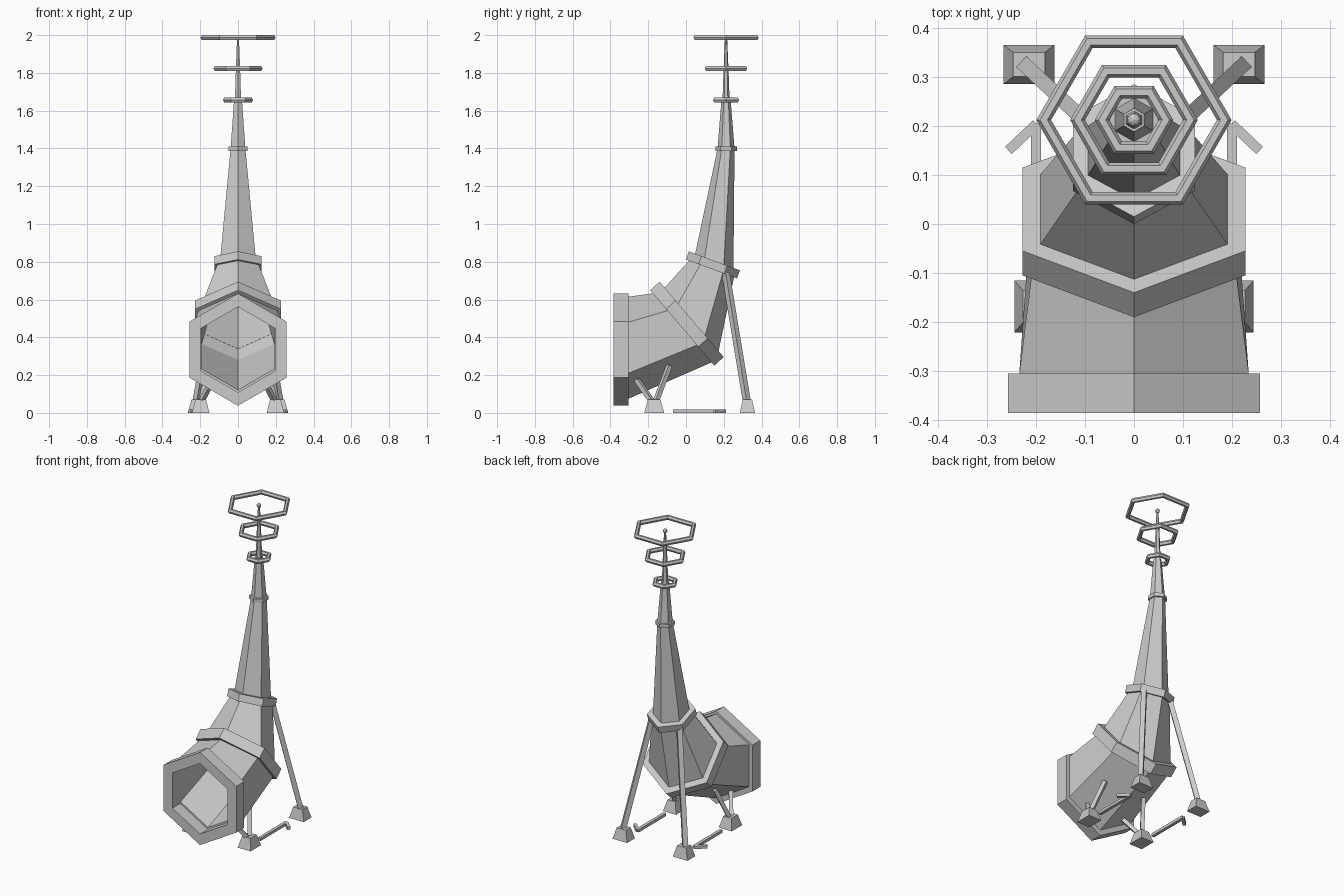
import bpy, bmesh, math
from mathutils import Vector

if "Cube" in bpy.data.objects:
    bpy.data.objects.remove(bpy.data.objects["Cube"], do_unlink=True)

GREY = (0.6, 0.6, 0.6, 1)
mat = bpy.data.materials.new("plain grey")
mat.use_nodes = True
mat.diffuse_color = GREY
mat.node_tree.nodes["Principled BSDF"].inputs["Base Color"].default_value = GREY


def finish(bm, name):
    bmesh.ops.recalc_face_normals(bm, faces=bm.faces)
    mesh = bpy.data.meshes.new(name)
    bm.to_mesh(mesh)
    bm.free()
    mesh.materials.append(mat)
    obj = bpy.data.objects.new(name, mesh)
    bpy.context.collection.objects.link(obj)
    return obj


def loft(name, sections, hollow=False):
    """Hexagonal loft through (y, z, tilt, radius) sections; hollow joins last to first."""
    bm = bmesh.new()
    rings = []
    for y, z, tilt, r in sections:
        t = math.radians(tilt)
        up = Vector((0, -math.sin(t), math.cos(t)))
        rings.append([bm.verts.new(Vector((0, y, z)) + r * (
            up * math.cos(k * math.pi / 3) + Vector((math.sin(k * math.pi / 3), 0, 0))))
            for k in range(6)])
    pairs = list(zip(rings, rings[1:]))
    if hollow:
        pairs.append((rings[-1], rings[0]))
    else:
        bm.faces.new(rings[0])
        bm.faces.new(rings[-1])
    for a, b in pairs:
        for k in range(6):
            n = (k + 1) % 6
            bm.faces.new((a[k], a[n], b[n], b[k]))
    return finish(bm, name)


def shell(name, start, end, outer, inner):
    """Hollow hexagonal tube; start/end are (y, z, tilt), radii given as (start, end)."""
    return loft(name, [(*start, outer[0]), (*end, outer[1]),
                       (*end, inner[1]), (*start, inner[0])], hollow=True)


def bar(name, a, b, width, height=None):
    a, b = Vector(a), Vector(b)
    d = b - a
    bm = bmesh.new()
    bmesh.ops.create_cube(bm, size=1)
    bmesh.ops.scale(bm, vec=(width, height or width, d.length), verts=bm.verts)
    bmesh.ops.rotate(bm, matrix=d.to_track_quat('Z', 'Y').to_matrix(), verts=bm.verts)
    bmesh.ops.translate(bm, vec=(a + b) / 2, verts=bm.verts)
    return finish(bm, name)


def foot(name, x, y, half_x, half_y, height=0.07):
    bm = bmesh.new()
    bmesh.ops.create_cube(bm, size=2)
    for v in bm.verts:
        s = 0.62 if v.co.z > 0 else 1
        v.co = (x + v.co.x * half_x * s, y + v.co.y * half_y * s, height if v.co.z > 0 else 0)
    return finish(bm, name)


# Horn: mouth rim, body, elbow and collars
MOUTH_FRONT, MOUTH_BACK = (-0.385, 0.335, 0), (-0.305, 0.345, 0)
LOW_A, LOW_B = (-0.02, 0.45, 40.4), (0.03, 0.495, 40.4)
HIGH_A, HIGH_B = (0.135, 0.762, 69.7), (0.15, 0.805, 69.7)
shell("mouth_rim", MOUTH_FRONT, (-0.305, 0.335, 0), (0.297, 0.297), (0.226, 0.226))
shell("horn_body", MOUTH_BACK, LOW_A, (0.27, 0.24), (0.224, 0.222))
shell("lower_collar", LOW_A, LOW_B, (0.262, 0.262), (0.222, 0.205))
shell("elbow", LOW_B, HIGH_A, (0.22, 0.127), (0.204, 0.11))
loft("upper_collar", [(*HIGH_A, 0.144), (*HIGH_B, 0.144)])

# Mast with its band and tip
loft("mast", [(*HIGH_B, 0.108), (0.212, 1.4, 90, 0.045), (0.212, 1.66, 90, 0.024)])
loft("mast_band", [(0.212, 1.387, 90, 0.057), (0.212, 1.41, 90, 0.057)])
loft("mast_spike", [(0.212, 1.65, 90, 0.019), (0.212, 1.82, 90, 0.013), (0.212, 1.98, 90, 0.006)])
bm = bmesh.new()
bmesh.ops.create_icosphere(bm, subdivisions=2, radius=0.014)
bmesh.ops.translate(bm, vec=(0, 0.212, 1.986), verts=bm.verts)
finish(bm, "tip_ball")

# Floating hexagonal rings
for label, radius, z in (("small", 0.065, 1.657), ("middle", 0.115, 1.823), ("large", 0.184, 1.987)):
    bpy.ops.mesh.primitive_torus_add(major_segments=6, minor_segments=6, major_radius=radius,
                                     minor_radius=0.015, location=(0, 0.212, z))
    ring = bpy.context.object
    ring.name = label + "_ring"
    ring.data.materials.clear()
    ring.data.materials.append(mat)
    for p in ring.data.polygons:
        p.use_smooth = False

# Legs, feet and ground arrows on both sides
for side, s in (("left", 1), ("right", -1)):
    foot(side + "_rear_foot", s * 0.214, 0.325, 0.052, 0.04)
    bar(side + "_rear_leg", (s * 0.1, 0.21, 0.74), (s * 0.22, 0.322, 0.06), 0.03)
    foot(side + "_front_foot", s * 0.198, -0.168, 0.046, 0.053)
    bar(side + "_front_strut", (s * 0.195, -0.18, 0.06), (s * 0.135, -0.26, 0.175), 0.024)
    bar(side + "_back_strut", (s * 0.195, -0.16, 0.06), (s * 0.145, -0.088, 0.25), 0.024)
    bar(side + "_arrow_shaft", (s * 0.2, -0.07, 0.009), (s * 0.2, 0.205, 0.009), 0.02, 0.018)
    bar(side + "_arrow_barb", (s * 0.199, 0.204, 0.009), (s * 0.256, 0.15, 0.009), 0.02, 0.018)
